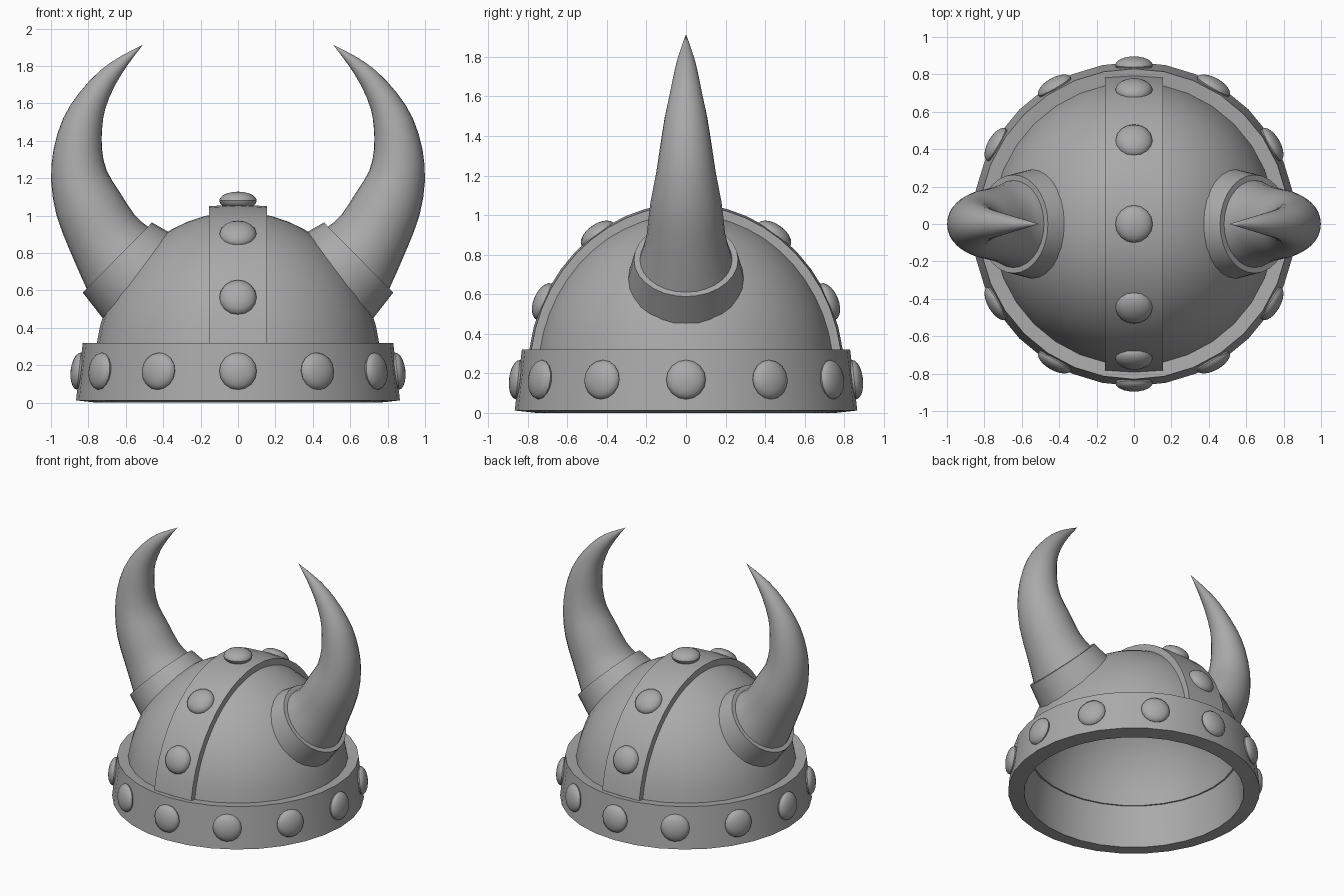
import bpy, bmesh
from math import sin, cos, pi, radians
from mathutils import Vector

if "Cube" in bpy.data.objects:
    bpy.data.objects.remove(bpy.data.objects["Cube"])

# Dark iron grey used on every part
iron = bpy.data.materials.new("dark_grey")
iron.diffuse_color = (0.4, 0.4, 0.4, 1)
iron.use_nodes = True
iron.node_tree.nodes["Principled BSDF"].inputs["Base Color"].default_value = iron.diffuse_color


def finish(bm, name, mirror=False):
    """Turn a bmesh into a named, smooth-shaded object."""
    bmesh.ops.recalc_face_normals(bm, faces=bm.faces)
    me = bpy.data.meshes.new(name)
    bm.to_mesh(me)
    bm.free()
    me.materials.append(iron)
    ob = bpy.data.objects.new(name, me)
    bpy.context.collection.objects.link(ob)
    bpy.ops.object.select_all(action='DESELECT')
    ob.select_set(True)
    bpy.context.view_layer.objects.active = ob
    bpy.ops.object.shade_smooth_by_angle(angle=radians(35))
    if mirror:
        ob.modifiers.new("Mirror", 'MIRROR').use_mirror_merge = False
    return ob


def loft(name, rings, closed=True, loop=False, mirror=False):
    """Skin a list of equal-length point rings with quads."""
    bm = bmesh.new()
    rows = [[bm.verts.new(p) for p in r] for r in rings]
    n = len(rows[0])
    pairs = list(zip(rows, rows[1:])) + ([(rows[-1], rows[0])] if loop else [])
    for a, b in pairs:
        for i in range(n if closed else n - 1):
            j = (i + 1) % n
            bm.faces.new((a[i], a[j], b[j], b[i]))
    bmesh.ops.remove_doubles(bm, verts=bm.verts, dist=1e-5)
    return finish(bm, name, mirror)


def level(r, z, n=32):
    """Horizontal ring around the z axis."""
    return [(r * cos(2 * pi * i / n), r * sin(2 * pi * i / n), z) for i in range(n)]


def span_ring(outer, inner, n=28, scale=1.0):
    """Circle whose diameter runs between two points of the xz plane."""
    a, b = Vector((outer[0], 0, outer[1])), Vector((inner[0], 0, inner[1]))
    c, u = (a + b) / 2, (a - b) / 2 * scale
    v = Vector((0, u.length, 0))
    return [c + u * cos(2 * pi * i / n) + v * sin(2 * pi * i / n) for i in range(n)]


def smooth_path(pts, steps=2):
    """Catmull-Rom interpolation through a list of vectors."""
    p = [2 * pts[0] - pts[1]] + pts + [2 * pts[-1] - pts[-2]]
    out = []
    for k in range(1, len(p) - 2):
        a, b, c, d = p[k - 1:k + 3]
        for s in range(steps):
            t = s / steps
            out.append((2 * b + (c - a) * t + (2 * a - 5 * b + 4 * c - d) * t ** 2
                        + (3 * b - a - 3 * c + d) * t ** 3) / 2)
    return out + [pts[-1]]


def rivet(name, pos, normal, depth=0.045):
    """Flattened ball facing along the normal."""
    bm = bmesh.new()
    bmesh.ops.create_uvsphere(bm, u_segments=16, v_segments=10, radius=0.1)
    bmesh.ops.scale(bm, vec=(1, 1, depth / 0.1), verts=bm.verts)
    ob = finish(bm, name)
    ob.location = pos
    ob.rotation_euler = Vector(normal).to_track_quat('Z', 'Y').to_euler()


# Brow band: tapered tube of even thickness, so its rims tilt slightly
loft("brow_band", [level(0.866, 0.012), level(0.83, 0.32),
                   level(0.721, 0.308), level(0.757, 0)], loop=True)

# Dome: half-ellipsoid shell with an outer and inner skin, rising from the band
t0, steps = 0.135, 12
ts = [t0 + (pi / 2 - t0) * i / steps for i in range(steps + 1)]
outer = [level(0.763 * cos(t), 0.2 + 0.82 * sin(t)) for t in ts]
inner = [level(0.715 * cos(t), 0.2 + 0.77 * sin(t)) for t in ts]
loft("dome", outer[::-1] + inner)

# Crest strap: raised arch running front to back
section = [(-0.155, 0.735, 0.785), (-0.155, 0.79, 0.85), (0, 0.80, 0.86),
           (0.155, 0.79, 0.85), (0.155, 0.735, 0.785)]
arch = [0.14 + (pi - 0.28) * i / 22 for i in range(23)]
loft("crest_strap", [[(x, -a * cos(t), 0.2 + c * sin(t)) for x, a, c in section]
                     for t in arch], closed=False)

# Rivets around the band
for i in range(12):
    a = i * pi / 6
    rivet("band_rivet", (0.85 * sin(a), -0.85 * cos(a), 0.168),
          (sin(a), -cos(a), 0.11))

# Rivets along the strap
rivet("crest_rivet_top", (0, 0, 1.08), (0, 0, 1), 0.048)
for side in (-1, 1):
    for deg in (22.5, 55):
        d = Vector((0, side * cos(radians(deg)), sin(radians(deg))))
        rivet("crest_rivet", d * 0.775 + Vector((0, 0, 0.265)), d, 0.055)

# Horn collars: short tapered sleeves with a ledge around the horn
collar_end = ((0.83, 0.588), (0.46, 0.963))
loft("horn_collar", [span_ring((0.718, 0.445), (0.37, 0.912)),
                     span_ring(*collar_end),
                     span_ring(*collar_end, scale=0.86)], mirror=True)

# Horns: outer and inner outline points, lofted to a sharp tip
outline = [((0.81, 0.61), (0.48, 0.94)), ((0.90, 0.815), (0.55, 1.0)),
           ((0.970, 1.0), (0.635, 1.13)), ((0.999, 1.18), (0.702, 1.24)),
           ((0.987, 1.35), (0.727, 1.355)), ((0.935, 1.52), (0.726, 1.47)),
           ((0.85, 1.655), (0.71, 1.57)), ((0.738, 1.775), (0.66, 1.692)),
           ((0.63, 1.85), (0.588, 1.808)), ((0.508, 1.914), (0.508, 1.914))]
outer_line = smooth_path([Vector(o) for o, _ in outline])
inner_line = smooth_path([Vector(i) for _, i in outline])
loft("horn", [span_ring(o, i) for o, i in zip(outer_line, inner_line)], mirror=True)
